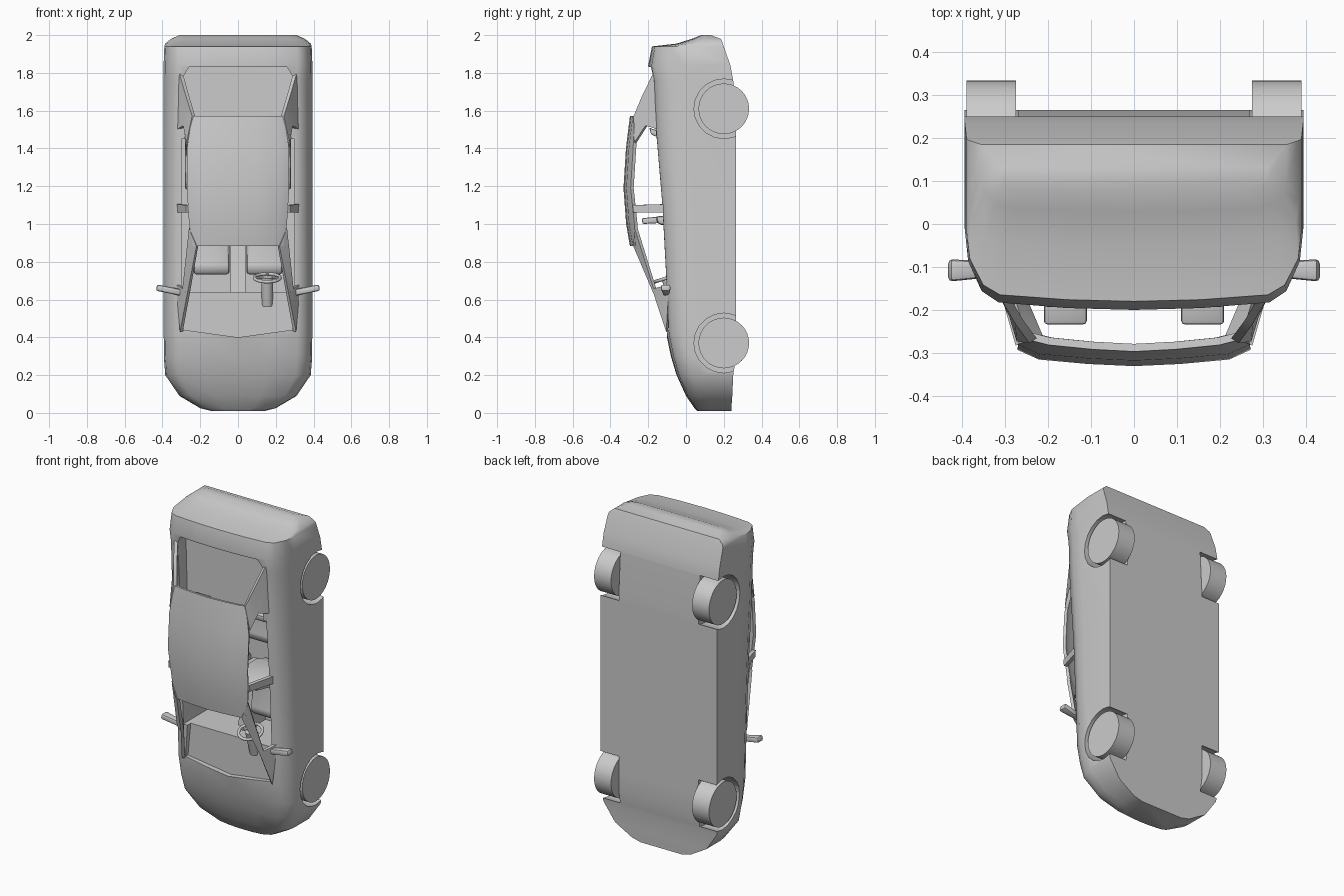
import bpy, bmesh, math
from mathutils import Matrix, Vector

if "Cube" in bpy.data.objects:
    bpy.data.objects.remove(bpy.data.objects["Cube"])

paint = bpy.data.materials.new("light grey")
paint.diffuse_color = (0.6, 0.6, 0.6, 1)
paint.use_nodes = True
paint.node_tree.nodes["Principled BSDF"].inputs["Base Color"].default_value = paint.diffuse_color


def finish(bm, name, mirror=False, thick=0, bevel=0, angle=40):
    """Turn a bmesh into a named object, with modifiers applied and smooth shading."""
    bmesh.ops.recalc_face_normals(bm, faces=bm.faces)
    me = bpy.data.meshes.new(name)
    bm.to_mesh(me)
    bm.free()
    ob = bpy.data.objects.new(name, me)
    bpy.context.collection.objects.link(ob)
    me.materials.append(paint)
    if bevel:
        m = ob.modifiers.new("bevel", 'BEVEL')
        m.width, m.segments = bevel, 2
    if mirror:
        ob.modifiers.new("mirror", 'MIRROR')
    if thick:
        m = ob.modifiers.new("solid", 'SOLIDIFY')
        m.thickness, m.offset = thick, 0
    for m in list(ob.modifiers):
        apply(ob, m)
    smooth(ob, angle)
    return ob


def activate(ob):
    bpy.ops.object.select_all(action='DESELECT')
    ob.select_set(True)
    bpy.context.view_layer.objects.active = ob


def apply(ob, m):
    activate(ob)
    bpy.ops.object.modifier_apply(modifier=m.name)


def smooth(ob, angle):
    activate(ob)
    bpy.ops.object.shade_smooth_by_angle(angle=math.radians(angle))


def grid(bm, rows, closed=False):
    """Skin rows of points with quads; closed rows also get end caps."""
    vs = [[bm.verts.new(p) for p in r] for r in rows]
    n = len(rows[0])
    for a, b in zip(vs, vs[1:]):
        for i in range(n if closed else n - 1):
            j = (i + 1) % n
            bm.faces.new((a[i], a[j], b[j], b[i]))
    if closed:
        bm.faces.new(vs[0])
        bm.faces.new(vs[-1])


def panel(name, rows, **kw):
    bm = bmesh.new()
    grid(bm, rows)
    return finish(bm, name, mirror=True, **kw)


def prism(name, pts, axis, lo, hi, **kw):
    """Extrude a flat outline: (x, z) along y, or (y, z) along x."""
    bm = bmesh.new()
    place = (lambda p, t: (p[0], t, p[1])) if axis == 'y' else (lambda p, t: (t, p[0], p[1]))
    grid(bm, [[place(p, t) for p in pts] for t in (lo, hi)], closed=True)
    return finish(bm, name, **kw)


def rod(name, a, b, r, sides=32, **kw):
    bm = bmesh.new()
    a, b = Vector(a), Vector(b)
    rot = (b - a).to_track_quat('Z', 'Y').to_matrix().to_4x4()
    bmesh.ops.create_cone(bm, cap_ends=True, segments=sides, radius1=r, radius2=r,
                          depth=(b - a).length, matrix=Matrix.Translation((a + b) / 2) @ rot)
    return finish(bm, name, **kw)


def cut(ob, cutter):
    cutter.hide_render = True
    m = ob.modifiers.new("cut", 'BOOLEAN')
    m.operation, m.solver, m.object = 'DIFFERENCE', 'EXACT', cutter
    apply(ob, m)
    bpy.data.objects.remove(cutter)


# lower body: sections from nose to tail (z, half width, underside y, crown y)
stations = [(.01, .14, .24, .06), (.025, .2, .24, .045), (.09, .31, .245, 0), (.2, .385, .25, -.05),
            (.3, .393, .265, -.08), (.42, .395, .265, -.105), (.65, .395, .265, -.115),
            (1.1, .395, .265, -.14), (1.5, .395, .265, -.175), (1.76, .395, .25, -.185),
            (1.84, .394, .235, -.2), (1.94, .39, .2, -.18), (1.955, .385, .195, -.05),
            (1.98, .355, .185, .03), (2.0, .31, .13, .08)]
shape = [(1, 1), (1, .43), (.98, .26), (.9, .1), (.8, .04), (.4, .01)]
rows = []
for z, w, yb, yc in stations:
    half = [(w * fx, yc + (yb - yc) * fy, z) for fx, fy in shape]
    rows.append(half + [(0, yc, z)] + [(-x, y, q) for x, y, q in reversed(half)])
bm = bmesh.new()
grid(bm, rows, closed=True)
body = finish(bm, "lower_body")


# cabin, dashboard recess, rear shelf recess and wheel arches
def sym(pts):
    return pts + [(-x, z) for x, z in reversed(pts)]


cut(body, prism("cabin_cutter", sym([(.3, .64), (.3, 1.45)]), 'y', -.5, .21))
cut(body, prism("dash_cutter", [(-.29, .44), (0, .4), (.29, .44), (.27, .66), (-.27, .66)], 'y', -.5, -.07))
cut(body, prism("shelf_cutter", sym([(.28, 1.4), (.29, 1.78), (.26, 1.83)]), 'y', -.5, -.09))
WHEELS = (("front", .37), ("rear", 1.61))
for end, z in WHEELS:
    for s in (-1, 1):
        cut(body, rod("arch_cutter", (s * .27, .2, z), (s * .5, .2, z), .158, 20))
smooth(body, 35)

# wheels
for end, z in WHEELS:
    rod(end + "_wheels", (.275, .2, z), (.39, .2, z), .134, mirror=True)

# roof panel (half sections, mirrored)
roof = [(.885, -.288, .235, -.262), (1.0, -.308, .255, -.265), (1.19, -.322, .267, -.285),
        (1.4, -.309, .267, -.272), (1.57, -.288, .24, -.262)]
panel("roof", [[(0, yc, z), (w * .4, yc + .005, z), (w * .82, yc + .015, z), (w, ye, z)]
               for z, yc, w, ye in roof], thick=.018)

# pillars, from the roof down to the belt line
panel("front_pillars", [[(.215, -.272, .885), (.255, -.265, .98)], [(.262, -.165, .63), (.288, -.165, .66)],
                        [(.3, -.1, .43), (.322, -.085, .68)]], thick=.018)
panel("middle_pillars", [[(.265, -.275, 1.06), (.265, -.28, 1.1)],
                         [(.312, -.11, 1.06), (.312, -.115, 1.105)]], thick=.022)
panel("rear_pillars", [[(.265, -.268, 1.43), (.235, -.272, 1.57)], [(.282, -.21, 1.52), (.268, -.227, 1.68)],
                       [(.316, -.14, 1.5), (.302, -.168, 1.8)]], thick=.02)

# door mirrors
bm = bmesh.new()
bmesh.ops.create_cube(bm, size=1, matrix=Matrix.Translation((.365, -.108, .65))
                      @ Matrix.Rotation(-.2, 4, 'Y') @ Matrix.Diagonal((.135, .052, .034, 1)))
for v in bm.verts:
    if v.co.x < .36:
        v.co.y = -.1 + (v.co.y + .1) * .6
finish(bm, "door_mirrors", mirror=True, bevel=.01)

# front seats with headrests
prism("front_seats", [(.2, .76), (.07, .73), (.05, .77), (.08, .95), (-.15, 1.0), (-.16, 1.04), (.1, 1.06), (.2, 1.03)],
      'x', .045, .235, mirror=True, bevel=.015)
prism("front_headrests", [(-.14, 1.005), (-.23, 1.0), (-.235, 1.03), (-.14, 1.04)],
      'x', .11, .21, mirror=True, bevel=.008)
# rear bench with headrests
prism("rear_bench", [(.21, 1.2), (.08, 1.18), (.06, 1.22), (.08, 1.36), (-.12, 1.42), (-.13, 1.46), (.21, 1.45)],
      'x', -.28, .28, bevel=.012)
prism("rear_headrests", [(-.11, 1.44), (-.185, 1.475), (-.195, 1.51), (-.11, 1.48)],
      'x', .1, .21, mirror=True, bevel=.008)
# centre tunnel
prism("centre_tunnel", [(.21, .63), (.06, .63), (.1, 1.0), (.21, 1.0)], 'x', -.04, .04)

# steering wheel: ring, spokes and column
tilt = Matrix.Translation((.155, -.1, .715)) @ Matrix.Rotation(math.radians(18), 4, 'X')
R, r, n, k = .068, .009, 28, 8
bm = bmesh.new()
ring = [[tilt @ Vector(((R + r * math.cos(b)) * math.cos(a), (R + r * math.cos(b)) * math.sin(a), r * math.sin(b)))
         for b in [j * math.tau / k for j in range(k)]] for a in [i * math.tau / n for i in range(n + 1)]]
grid(bm, [row + row[:1] for row in ring])
bmesh.ops.remove_doubles(bm, verts=bm.verts, dist=1e-5)
finish(bm, "steering_wheel_ring", angle=60)
for i, a in enumerate((0, math.pi, math.pi / 2)):
    rod("steering_spoke_%d" % i, tilt @ Vector((0, 0, 0)),
        tilt @ Vector((R * math.cos(a), R * math.sin(a), 0)), .007, 8)
rod("steering_column", tilt @ Vector((0, 0, .005)), (.155, -.055, .57), .03, 16)
